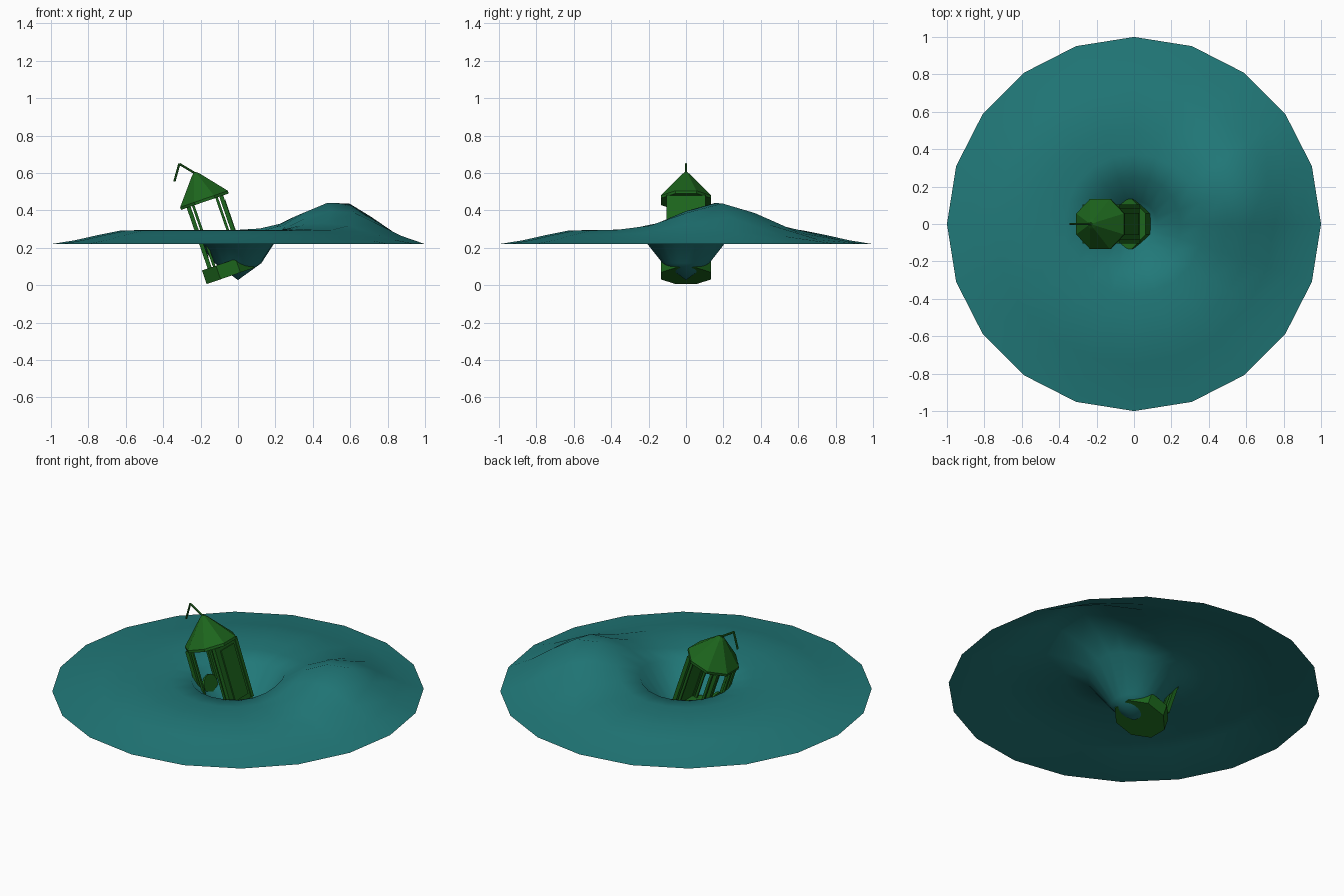
import bpy, bmesh, math
from mathutils import Matrix, Vector

if "Cube" in bpy.data.objects:
    bpy.data.objects.remove(bpy.data.objects["Cube"])


def material(name, col):
    m = bpy.data.materials.new(name)
    m.diffuse_color = (*col, 1)
    m.use_nodes = True
    m.node_tree.nodes["Principled BSDF"].inputs["Base Color"].default_value = m.diffuse_color
    return m


TEAL = material("water_teal", (0.015, 0.19, 0.19))
GREEN = material("booth_green", (0.012, 0.13, 0.012))

# Tilted frame of the booth: origin is the centre of its underside
TILT = Matrix.Translation((-0.04, 0, 0.05)) @ Matrix.Rotation(math.radians(-19), 4, 'Y')


def finish(name, bm, mat, matrix=Matrix()):
    bmesh.ops.recalc_face_normals(bm, faces=bm.faces)
    me = bpy.data.meshes.new(name)
    bm.to_mesh(me)
    bm.free()
    me.transform(matrix)
    me.materials.append(mat)
    ob = bpy.data.objects.new(name, me)
    bpy.context.collection.objects.link(ob)
    return ob


def box(name, size, loc, extra=Matrix()):
    bm = bmesh.new()
    bmesh.ops.create_cube(bm, size=1, matrix=Matrix.Translation(loc) @ extra @ Matrix.Diagonal((*size, 1)))
    return finish(name, bm, GREEN, TILT)


def frustum(name, r1, r2, z1, z2, sides=8):
    bm = bmesh.new()
    bmesh.ops.create_cone(bm, cap_ends=True, segments=sides, radius1=r1, radius2=r2, depth=z2 - z1,
                          matrix=Matrix.Translation((0, 0, (z1 + z2) / 2)) @ Matrix.Rotation(math.pi / sides, 4, 'Z'))
    return finish(name, bm, GREEN, TILT)


def rod(name, a, b, r):
    a, b = Vector(a), Vector(b)
    bm = bmesh.new()
    rot = (b - a).to_track_quat('Z', 'Y').to_matrix().to_4x4()
    bmesh.ops.create_cone(bm, cap_ends=True, segments=6, radius1=r, radius2=r, depth=(b - a).length,
                          matrix=Matrix.Translation((a + b) / 2) @ rot)
    return finish(name, bm, GREEN)


# Water sheet: 20-sided rings with a whirlpool pit and one swelling wave
ring_z = [0.118, 0.275, 0.293, 0.295, 0.293, 0.268, 0.24, 0.22]
crest = Vector((0.535, 0.174))
bm = bmesh.new()
centre = bm.verts.new((0, 0, 0.028))
prev = None
for i, z in enumerate(ring_z):
    r = (i + 1) / 8
    ring = []
    for k in range(20):
        a = k * math.tau / 20
        p = Vector((r * math.cos(a), r * math.sin(a)))
        swell = 0.152 * math.exp(-(p - crest).length_squared / 0.078) if 0 < i < 7 else 0
        ring.append(bm.verts.new((p.x, p.y, z + swell)))
    for k in range(20):
        n = (k + 1) % 20
        if prev:
            bm.faces.new((prev[k], ring[k], ring[n], prev[n]))
        else:
            bm.faces.new((centre, ring[k], ring[n]))
    prev = ring
for f in bm.faces:
    f.smooth = True
finish("water_sheet", bm, TEAL)

# Booth base and roof
frustum("base", 0.146, 0.146, 0.0, 0.077)
frustum("roof_eave", 0.146, 0.146, 0.42, 0.435)
frustum("roof", 0.146, 0.027, 0.435, 0.568)
frustum("roof_cap", 0.027, 0.008, 0.568, 0.585)

# Corner posts, each with a slim inner frame bar
for sx in (-1, 1):
    for sy in (-1, 1):
        tag = ("left" if sx < 0 else "right") + ("_front" if sy < 0 else "_back")
        box("post_" + tag, (0.022, 0.022, 0.345), (sx * 0.092, sy * 0.092, 0.2485))
        box("frame_side_" + tag, (0.014, 0.012, 0.345), (sx * 0.066, sy * 0.092, 0.2485))
        if sx < 0:
            box("frame_left_" + tag, (0.012, 0.014, 0.345), (sx * 0.092, sy * 0.066, 0.2485))

# Solid door on the right, with a raised panel
box("door", (0.014, 0.18, 0.345), (0.092, 0, 0.2485))
box("door_panel", (0.008, 0.12, 0.29), (0.102, 0, 0.25))

# Rounded low panel on the left opening
bm = bmesh.new()
bmesh.ops.create_cone(bm, cap_ends=True, segments=16, radius1=0.06, radius2=0.06, depth=0.012,
                      matrix=Matrix.Translation((-0.085, 0, 0.19)) @ Matrix.Rotation(math.pi / 2, 4, 'Y'))
finish("round_panel", bm, GREEN, TILT)

# Bent aerial
rod("aerial_lower", (-0.215, 0, 0.59), (-0.314, 0, 0.649), 0.006)
rod("aerial_tip", (-0.314, 0, 0.649), (-0.34, 0, 0.555), 0.006)
